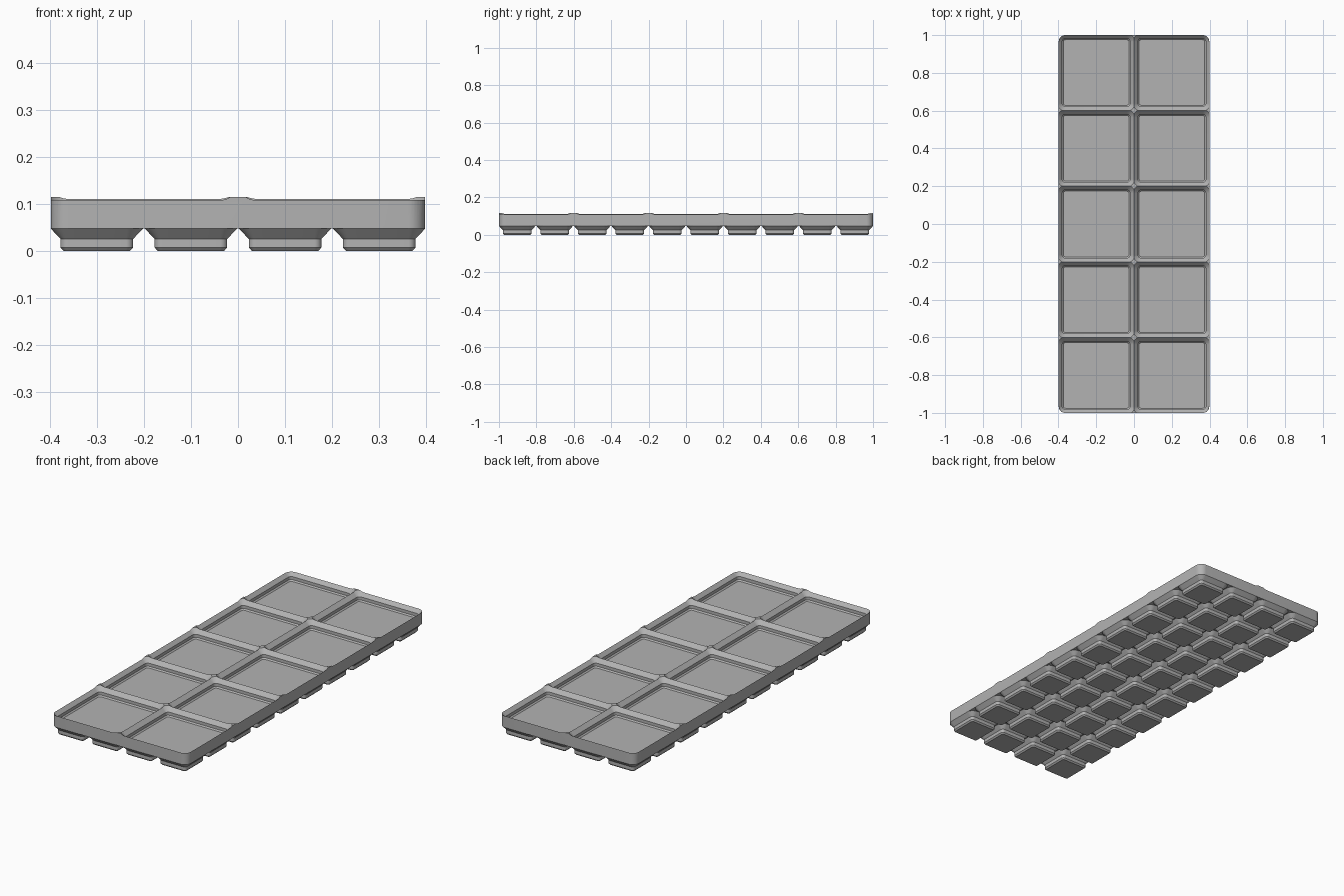
import bpy
import bmesh
import math

if "Cube" in bpy.data.objects:
    bpy.data.objects.remove(bpy.data.objects["Cube"], do_unlink=True)

PITCH = 0.401          # one full cell
COLS, ROWS = 2, 5
HALF_X, HALF_Y = 0.3985, 1.0
TOP = 0.115

grey = bpy.data.materials.new("plain grey")
grey.use_nodes = True
colour = (0.45, 0.45, 0.45, 1)
grey.diffuse_color = colour
grey.node_tree.nodes["Principled BSDF"].inputs["Base Color"].default_value = colour


def rounded_ring(bm, cx, cy, hx, hy, radius, z, steps=8):
    """Counter-clockwise rounded rectangle of vertices."""
    ring = []
    for corner, (sx, sy) in enumerate([(1, 1), (-1, 1), (-1, -1), (1, -1)]):
        for i in range(steps + 1):
            a = (corner + i / steps) * math.pi / 2
            ring.append(bm.verts.new((cx + sx * (hx - radius) + radius * math.cos(a),
                                      cy + sy * (hy - radius) + radius * math.sin(a), z)))
    return ring


def add_stack(bm, cx, cy, levels):
    """Closed solid lofted through levels of (half x, half y, radius, z)."""
    rings = [rounded_ring(bm, cx, cy, *level) for level in levels]
    for low, high in zip(rings, rings[1:]):
        for i in range(len(low)):
            j = (i + 1) % len(low)
            bm.faces.new((low[i], low[j], high[j], high[i]))
    bm.faces.new(rings[0][::-1])
    bm.faces.new(rings[-1])


def make_object(name, bm):
    mesh = bpy.data.meshes.new(name)
    bm.to_mesh(mesh)
    bm.free()
    obj = bpy.data.objects.new(name, mesh)
    bpy.context.collection.objects.link(obj)
    mesh.materials.append(grey)
    return obj


def grid_centres(cols, rows, pitch):
    return [((c - (cols - 1) / 2) * pitch, (r - (rows - 1) / 2) * pitch)
            for c in range(cols) for r in range(rows)]


def shade(obj):
    bpy.ops.object.select_all(action="DESELECT")
    obj.select_set(True)
    bpy.context.view_layer.objects.active = obj
    bpy.ops.object.shade_smooth_by_angle(angle=math.radians(30))


# Tray slab
bm = bmesh.new()
add_stack(bm, 0, 0, [(HALF_X, HALF_Y, 0.036, 0.0475), (HALF_X, HALF_Y, 0.036, TOP)])
tray = make_object("tray", bm)

# Stepped pockets cut from the top; the flared rims meet in sharp ridges
pocket = [(0.1735, 0.011, 0.068), (0.180, 0.0175, 0.0745),
          (0.180, 0.0175, 0.0905), (0.2145, 0.052, 0.125)]
for cx, cy in grid_centres(COLS, ROWS, PITCH):
    bm = bmesh.new()
    add_stack(bm, cx, cy, [(h, h, r, z) for h, r, z in pocket])
    cutter = make_object("pocket_cutter", bm)
    cutter.hide_render = True
    cut = tray.modifiers.new("pocket", "BOOLEAN")
    cut.operation = "DIFFERENCE"
    cut.solver = "EXACT"
    cut.object = cutter
    bpy.context.view_layer.objects.active = tray
    bpy.ops.object.modifier_apply(modifier=cut.name)
    bpy.data.objects.remove(cutter, do_unlink=True)
shade(tray)

# Half-size stepped feet, four under each pocket
foot = [(0.0705, 0.0085, 0), (0.0773, 0.0153, 0.0072), (0.0773, 0.0153, 0.0255),
        (0.098, 0.036, 0.0475), (0.096, 0.034, 0.055)]
bm = bmesh.new()
for cx, cy in grid_centres(COLS * 2, ROWS * 2, PITCH / 2):
    add_stack(bm, cx, cy, [(h, h, r, z) for h, r, z in foot])
feet = make_object("feet", bm)
shade(feet)
